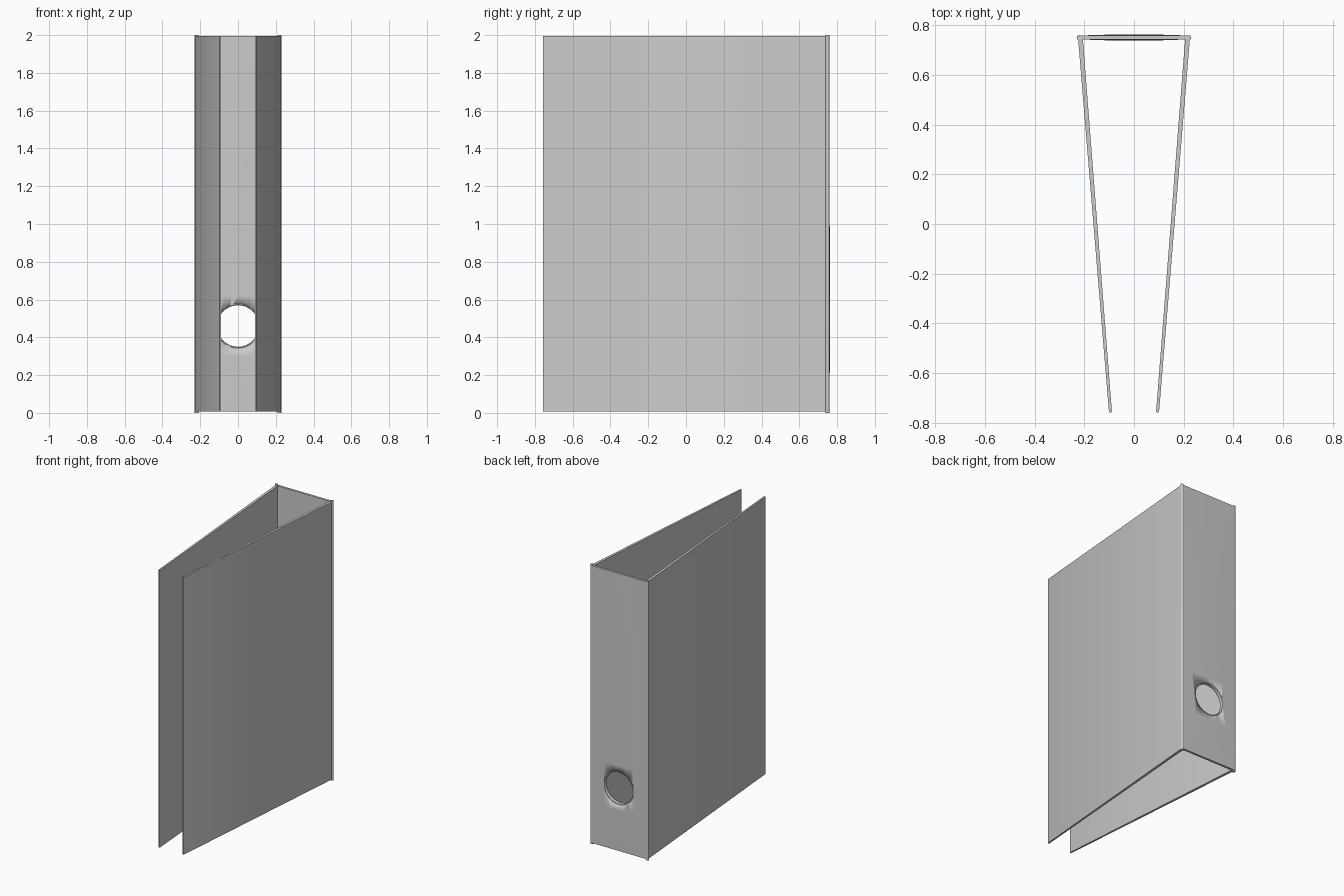
import bpy, bmesh, math

if "Cube" in bpy.data.objects:
    bpy.data.objects.remove(bpy.data.objects["Cube"])

HOLE_Z, HOLE_R = 0.46, 0.11


def finish(name, bm, angle=30):
    bmesh.ops.recalc_face_normals(bm, faces=bm.faces)
    me = bpy.data.meshes.new(name)
    bm.to_mesh(me)
    bm.free()
    ob = bpy.data.objects.new(name, me)
    bpy.context.collection.objects.link(ob)
    bpy.ops.object.select_all(action='DESELECT')
    ob.select_set(True)
    bpy.context.view_layer.objects.active = ob
    bpy.ops.object.shade_smooth_by_angle(angle=math.radians(angle))
    return ob


def loft(rings, closed=False):
    """Skin equal-length rings; cap the ends unless the loft closes on itself."""
    bm = bmesh.new()
    vs = [[bm.verts.new(p) for p in r] for r in rings]
    n = len(vs[0])
    for k in range(len(vs) if closed else len(vs) - 1):
        a, b = vs[k], vs[(k + 1) % len(vs)]
        for i in range(n):
            j = (i + 1) % n
            bm.faces.new((a[i], a[j], b[j], b[i]))
    if not closed:
        bm.faces.new(vs[0])
        bm.faces.new(vs[-1])
    return bm


def prism(points, z0, z1):
    return loft([[(x, y, z) for x, y in points] for z in (z0, z1)])


# Covers: thin tapered boards with a softened front edge, and rounded hinges
cover = [(0.206, 0.748), (0.089, -0.752), (0.091, -0.757),
         (0.098, -0.757), (0.101, -0.752), (0.225, 0.748)]
hinge = [(0.22 + 0.0105 * math.cos(a), 0.749 + 0.0105 * math.sin(a))
         for a in (math.tau * i / 12 for i in range(12))]
for side, s in (("right", 1), ("left", -1)):
    finish(side + "_cover", prism([(s * x, y) for x, y in cover], 0.008, 1.994))
    finish(side + "_hinge", prism([(s * x, y) for x, y in hinge], 0.0, 2.0), 40)

# Spine: flat at both ends, gently bulged in between
xs = [-0.218 + 0.436 * i / 12 for i in range(13)]


def spine_ring(z, bulge):
    def half(x):
        return 0.008 + bulge * math.cos(math.pi * x / 0.436)
    return ([(x, 0.75 - half(x), z) for x in xs]
            + [(x, 0.75 + half(x), z) for x in reversed(xs)])


spine = finish("spine", loft([spine_ring(z, b) for z, b in (
    (0.008, 0.0), (0.12, 0.002), (0.3, 0.004), (0.62, 0.004),
    (1.0, 0.003), (1.6, 0.002), (1.994, 0.0))]))


def circle(r, y, n=32):
    return [(r * math.cos(math.tau * i / n), y, HOLE_Z + r * math.sin(math.tau * i / n))
            for i in range(n)]


# Finger hole cut through the spine
cutter = finish("hole_cutter", loft([circle(HOLE_R + 0.004, 0.70), circle(HOLE_R + 0.004, 0.80)]))
cutter.hide_render = True
cutter.hide_set(True)
mod = spine.modifiers.new("finger_hole", 'BOOLEAN')
mod.operation = 'DIFFERENCE'
mod.solver = 'EXACT'
mod.object = cutter

# Rounded rim lining the finger hole
rim = [(0.110, 0.743), (0.113, 0.738), (0.118, 0.738), (0.119, 0.745),
       (0.119, 0.755), (0.118, 0.762), (0.113, 0.762), (0.110, 0.757)]
finish("finger_hole_rim", loft([circle(r, y) for r, y in rim], closed=True), 50)
